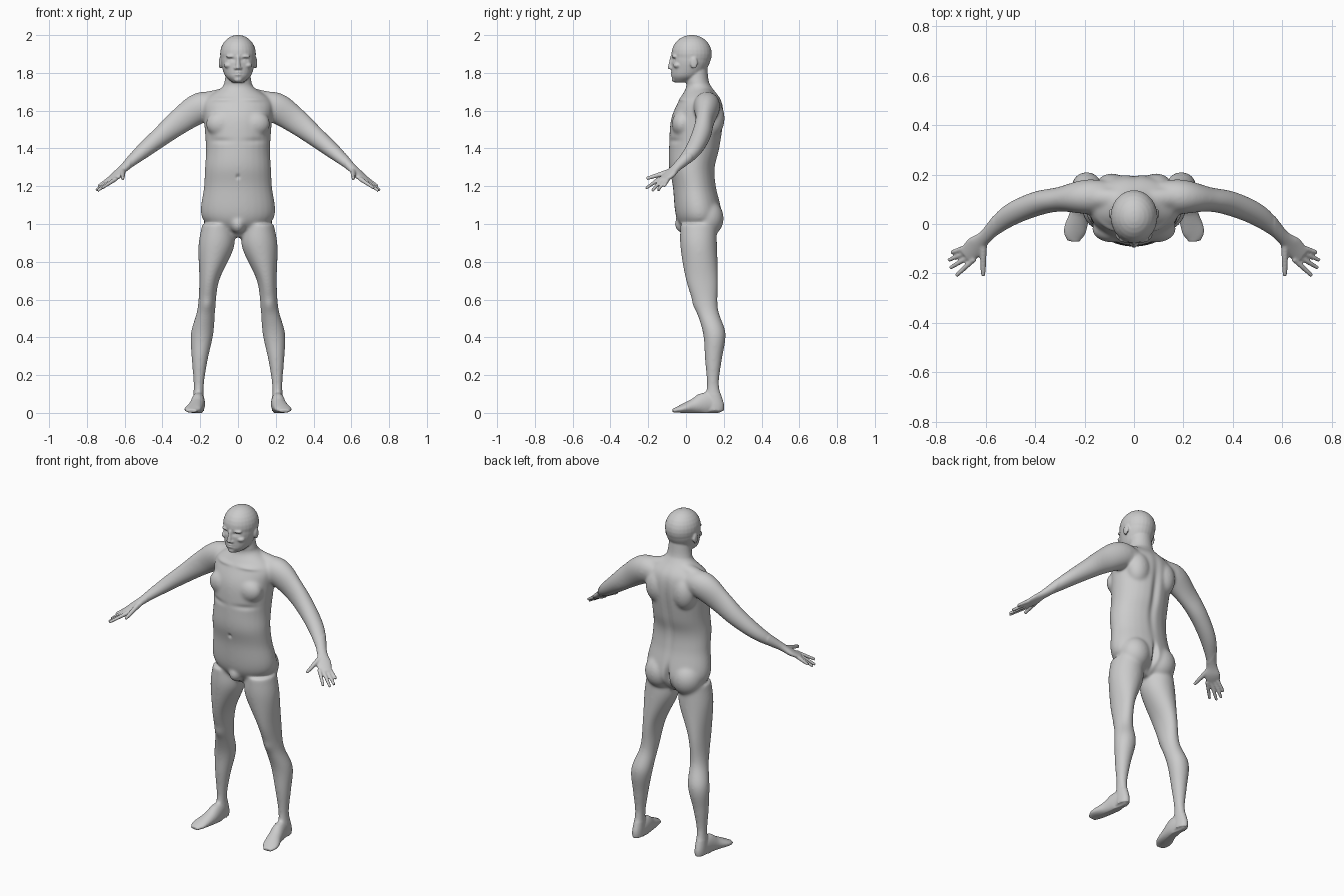
import bpy, bmesh, math
from mathutils import Vector, Matrix

if "Cube" in bpy.data.objects:
    bpy.data.objects.remove(bpy.data.objects["Cube"])

skin = bpy.data.materials.new("light grey")
skin.use_nodes = True
grey = (.6, .6, .6, 1)
skin.diffuse_color = grey
skin.node_tree.nodes["Principled BSDF"].inputs["Base Color"].default_value = grey

SIDES, STEPS = 28, 6
AXIS_X, AXIS_Y, AXIS_Z = Matrix.Identity(3)
bm = bmesh.new()


def spline(stations):
    """Interpolate smoothly through a list of stations."""
    points = [Vector(station) for station in stations]
    points.insert(0, 2 * points[0] - points[1])
    points.append(2 * points[-1] - points[-2])
    path = []
    for before, start, end, after in zip(points, points[1:], points[2:], points[3:]):
        leave, arrive = (end - before) / 2, (after - start) / 2
        for step in range(STEPS):
            t = step / STEPS
            ease = t * t * (3 - 2 * t)
            path.append(start + (end - start) * ease
                        + leave * (t * (1 - t) ** 2) - arrive * (t * t * (1 - t)))
    path.append(points[-2])
    return path


def ring(centre, across, along, width, depth):
    """One elliptical cross-section."""
    verts = []
    for side in range(SIDES):
        angle = math.tau * side / SIDES
        offset = across * width * math.cos(angle) + along * depth * math.sin(angle)
        verts.append(bm.verts.new(centre + offset))
    return verts


def tube(rings):
    """Bridge cross-sections into a closed tube."""
    for lower, upper in zip(rings, rings[1:]):
        for i in range(SIDES):
            bm.faces.new((lower[i - 1], lower[i], upper[i], upper[i - 1]))
    bm.faces.new(rings[0])
    bm.faces.new(rings[-1])


def stack(stations, mirror=False):
    """Level cross-sections given as (height, inner x, outer x, front y, back y)."""
    for flip in (1, -1) if mirror else (1,):
        rings = []
        for z, inner, outer, front, back in spline(stations):
            centre = Vector((flip * (inner + outer) / 2, (front + back) / 2, z))
            rings.append(ring(centre, AXIS_X, AXIS_Y, (outer - inner) / 2, (back - front) / 2))
        tube(rings)


def even_stack(stations):
    """Symmetric level cross-sections given as (height, half width, front y, back y)."""
    stack([(z, -half, half, front, back) for z, half, front, back in stations])


def limb(stations):
    """Mirrored tube along a path of (x, y, z, half width, half thickness)."""
    path = spline(stations)
    for flip in (1, -1):
        centres = [Vector((flip * p[0], p[1], p[2])) for p in path]
        rings = []
        for i, (centre, point) in enumerate(zip(centres, path)):
            ahead = centres[min(i + 1, len(path) - 1)]
            heading = (ahead - centres[max(i - 1, 0)]).normalized()
            across = heading.cross(AXIS_Z).normalized()
            rings.append(ring(centre, across, across.cross(heading), point[3], point[4]))
        tube(rings)


def rod(start, end, thick, thin):
    """Mirrored straight tapering limb."""
    limb([(*start, thick, thick), (*end, thin, thin)])


def blob(centre, size):
    """Ellipsoid of muscle or flesh, mirrored unless it is on the middle line."""
    x, y, z = centre
    for flip in (1, -1) if x else (1,):
        place = Matrix.Translation((flip * x, y, z)) @ Matrix.Diagonal((*size, 1))
        bmesh.ops.create_uvsphere(bm, u_segments=SIDES, v_segments=SIDES // 2,
                                  radius=1, matrix=place)


def relax(verts, rounds):
    """Even out the surface."""
    for _ in range(rounds):
        bmesh.ops.smooth_vert(bm, verts=verts, factor=.5,
                              use_axis_x=True, use_axis_y=True, use_axis_z=True)


# trunk and neck
even_stack([(.93, .05, .02, .11), (1.03, .19, -.05, .19), (1.2, .18, -.07, .16),
            (1.3, .175, -.09, .155), (1.4, .17, -.09, .18), (1.55, .18, -.08, .2),
            (1.65, .18, -.04, .19), (1.72, .09, 0, .14), (1.76, .07, 0, .12),
            (1.86, .06, 0, .11)])
chest = blob((.09, -.02, 1.53), (.08, .055, .07))
shoulder_blade = blob((.09, .14, 1.56), (.07, .065, .1))
seat = blob((.09, .11, 1.03), (.09, .09, .1))
groin = blob((0, -.01, 1), (.04, .05, .05))
collar = rod((.03, .1, 1.69), (.21, .11, 1.64), .04, .05)

# arms down to the knuckles
limb([(.08, .11, 1.63, .06, .05), (.19, .11, 1.62, .07, .08), (.3, .1, 1.55, .05, .07),
      (.4, .08, 1.47, .05, .055), (.51, .03, 1.38, .045, .04), (.6, -.05, 1.3, .028, .022),
      (.64, -.09, 1.26, .042, .018), (.68, -.13, 1.23, .034, .01)])

# fingers fan out between the first and the last, the middle ones reach further
first_knuckle, last_knuckle = Vector((.645, -.14, 1.24)), Vector((.68, -.095, 1.24))
first_tip, last_tip = Vector((.72, -.21, 1.19)), Vector((.74, -.115, 1.2))
reach = Vector((.02, 0, -.02))
for finger in range(4):
    t = finger / 3
    tip = first_tip.lerp(last_tip, t) + reach * math.sin(math.pi * t)
    rod(first_knuckle.lerp(last_knuckle, t), tip, .012, .008)
thumb = rod((.61, -.08, 1.28), (.61, -.21, 1.24), .016, .009)

# legs and feet
stack([(1, .03, .19, -.03, .16), (.88, .02, .21, -.03, .165), (.7, .1, .205, 0, .17),
       (.55, .12, .215, .05, .17), (.42, .13, .25, .09, .21), (.28, .16, .245, .1, .19),
       (.15, .18, .235, .11, .175), (.05, .18, .24, .1, .2), (.01, .18, .24, .1, .2)], mirror=True)
limb([(.21, .19, .03, .02, .03), (.21, .11, .05, .035, .06), (.22, .04, .035, .04, .04),
      (.24, -.03, .02, .045, .02), (.245, -.07, .01, .025, .01)])

# head, built as a round skull over a tapering jaw
skull = blob((0, .03, 1.9), (.095, .107, .101))
even_stack([(1.75, .03, -.06, .02), (1.78, .065, -.076, .08), (1.82, .082, -.077, .11),
            (1.87, .092, -.077, .13), (1.92, .085, -.07, .12)])
nose = rod((0, -.075, 1.89), (0, -.084, 1.82), .008, .014)
nostril = blob((.013, -.077, 1.825), (.008, .011, .008))
brow = blob((.034, -.06, 1.887), (.03, .016, .009))
cheek = blob((.05, -.045, 1.84), (.025, .022, .016))
lips = blob((0, -.07, 1.796), (.022, .014, .012))
chin = blob((0, -.062, 1.765), (.022, .014, .014))
ear = blob((.094, .042, 1.853), (.008, .02, .031))

# fuse the parts into one skin
bmesh.ops.recalc_face_normals(bm, faces=bm.faces)
mesh = bpy.data.meshes.new("body")
bm.to_mesh(mesh)
bm.free()
body = bpy.data.objects.new("body", mesh)
bpy.context.collection.objects.link(body)
bpy.context.view_layer.objects.active = body
body.select_set(True)
fuse = body.modifiers.new("fuse", 'REMESH')
fuse.mode = 'VOXEL'
fuse.voxel_size = .005
bpy.ops.object.modifier_apply(modifier=fuse.name)

# soften the big forms, keeping hands, feet and face crisp
bm = bmesh.new()
bm.from_mesh(body.data)
relax([v for v in bm.verts if abs(v.co.x) < .57 and .1 < v.co.z < 1.74], rounds=24)
relax(bm.verts[:], rounds=2)

# sculpted dents and swells: centre, reach, push towards the back
sculpting = {
    "spine": ((0, .2, 1.4), (.022, .08, .2), -.014),
    "seat cleft": ((0, .2, 1.03), (.014, .1, .06), -.03),
    "navel": ((0, -.08, 1.25), (.01, .04, .012), .008),
    "under chest": ((.1, -.07, 1.44), (.07, .05, .015), .006),
    "collar bone": ((.09, -.02, 1.66), (.07, .05, .012), -.007),
    "kneecap": ((.165, .05, .57), (.03, .04, .035), -.007),
    "eye socket": ((.035, -.075, 1.87), (.017, .03, .009), .011),
    "eyeball": ((.035, -.07, 1.868), (.009, .02, .005), -.006),
    "mouth": ((0, -.08, 1.796), (.022, .02, .003), .007),
}
for vert in bm.verts:
    spot = Vector((abs(vert.co.x), vert.co.y, vert.co.z))
    for centre, reach, push in sculpting.values():
        distance = sum(((s - c) / r) ** 2 for s, c, r in zip(spot, centre, reach))
        if distance < 9:
            vert.co.y += push * math.exp(-distance)
    # flat soles
    vert.co.z = max(vert.co.z, 0)
for face in bm.faces:
    face.smooth = True
bm.to_mesh(body.data)
bm.free()
body.data.materials.clear()
body.data.materials.append(skin)
